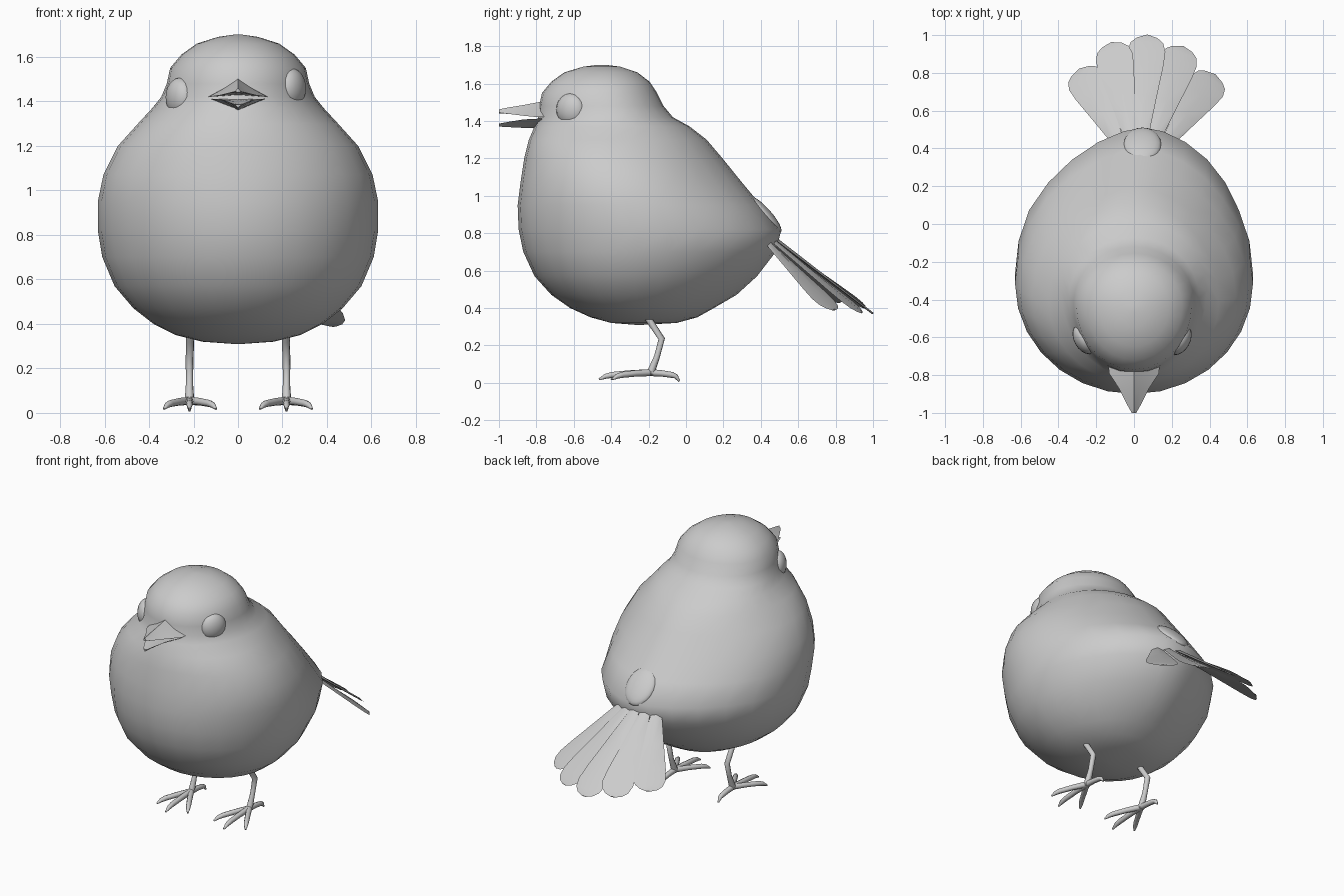
import bpy, bmesh, math
from mathutils import Vector, Matrix

if "Cube" in bpy.data.objects:
    bpy.data.objects.remove(bpy.data.objects["Cube"])


def finish(name, bm, angle=60):
    bmesh.ops.recalc_face_normals(bm, faces=bm.faces)
    me = bpy.data.meshes.new(name)
    bm.to_mesh(me)
    bm.free()
    ob = bpy.data.objects.new(name, me)
    bpy.context.collection.objects.link(ob)
    bpy.ops.object.select_all(action='DESELECT')
    ob.select_set(True)
    bpy.context.view_layer.objects.active = ob
    bpy.ops.object.shade_smooth_by_angle(angle=math.radians(angle))
    return ob


def loft(name, rings, angle=60):
    """Skin closed rings of equal length and cap both ends."""
    bm = bmesh.new()
    vs = [[bm.verts.new(p) for p in r] for r in rings]
    n = len(vs[0])
    for a, b in zip(vs, vs[1:]):
        for i in range(n):
            j = (i + 1) % n
            bm.faces.new((a[i], a[j], b[j], b[i]))
    bm.faces.new(vs[0])
    bm.faces.new(vs[-1])
    return finish(name, bm, angle)


def ellipsoid(name, loc, scale, rot):
    bm = bmesh.new()
    bmesh.ops.create_uvsphere(bm, u_segments=20, v_segments=12, radius=1)
    bm.transform(Matrix.Translation(loc) @ rot @ Matrix.Diagonal((*scale, 1)))
    return finish(name, bm)


def tube(name, pts, radii, n=8):
    """Round limb that follows a path."""
    pts = [Vector(p) for p in pts]
    rings = []
    for k, p in enumerate(pts):
        d = (pts[min(k + 1, len(pts) - 1)] - pts[max(k - 1, 0)]).normalized()
        u = d.cross(Vector((1, 0.2, 0))).normalized()
        v = d.cross(u)
        rings.append([p + radii[k] * (u * math.cos(t) + v * math.sin(t))
                      for t in [2 * math.pi * i / n for i in range(n)]])
    return loft(name, rings)


# Body and head: level slices (height, front y, back y, half width)
slices = [
    (.31, -.27, -.23, .02), (.32, -.40, -.05, .16), (.35, -.51, .06, .28),
    (.40, -.62, .15, .38), (.47, -.72, .27, .47), (.57, -.81, .38, .555),
    (.70, -.87, .48, .61), (.82, -.895, .51, .63), (.95, -.90, .40, .63),
    (1.07, -.885, .30, .605), (1.20, -.865, .195, .54), (1.30, -.84, .11, .45),
    (1.37, -.81, .02, .385), (1.42, -.79, -.07, .345), (1.48, -.785, -.12, .32),
    (1.55, -.77, -.155, .305), (1.61, -.72, -.195, .255), (1.66, -.65, -.26, .185),
    (1.69, -.55, -.35, .09), (1.70, -.47, -.43, .02)]
rings = []
for z, f, b, w in slices:
    head = z > 1.35
    yc = f + (b - f) * (.55 if head else .45)
    ring = []
    for i in range(28):
        t = 2 * math.pi * i / 28
        c, s = math.cos(t), math.sin(t)
        taper = 1.2 if s > 0 and .45 < z < 1.25 else 1.0
        x = w * math.copysign(abs(c) ** taper, c)
        y = yc + s * ((b - yc) if s > 0 else (yc - f))
        # rump leans slightly to the side, like the tail
        ring.append((x + .05 * min(1, max(0, (y - .1) / .4)), y, z))
    rings.append(ring)
loft("body", rings, 80)

# Eyes: flattened spheres facing out and forward, head slightly tilted
for name, loc in (("right_eye", (.242, -.615, 1.46)), ("left_eye", (-.262, -.61, 1.418))):
    a = math.atan2(-.49, math.copysign(.87, loc[0]))
    ellipsoid(name, loc, (.055, .085, .088), Matrix.Rotation(a, 4, 'Z'))


# Beak: sections (y, half width, corner z, top z, bottom z)
def beak(name, sections):
    loft(name, [[(-w, y, c), (-w * .4, y, c + (t - c) * .55), (0, y, t),
                 (w * .4, y, c + (t - c) * .55), (w, y, c), (0, y, b)]
                for y, w, c, t, b in sections], 50)


beak("upper_beak", [(-.70, .14, 1.42, 1.505, 1.43), (-.79, .132, 1.42, 1.50, 1.43),
                    (-.87, .08, 1.428, 1.485, 1.435), (-.95, .04, 1.438, 1.472, 1.438),
                    (-1.0, .012, 1.445, 1.462, 1.44)])
beak("lower_beak", [(-.70, .13, 1.41, 1.412, 1.355), (-.79, .12, 1.412, 1.408, 1.36),
                    (-.87, .075, 1.408, 1.398, 1.363), (-.95, .038, 1.395, 1.39, 1.367),
                    (-1.0, .012, 1.385, 1.386, 1.37)])

# Tail: fan of five domed feathers
tips = [(-.29, .82, .43), (-.12, .96, .40), (.07, 1.0, .37), (.26, .94, .375), (.43, .79, .39)]
profile = [(0, .022), (.2, .035), (.5, .066), (.75, .093), (.87, .1),
           (.94, .086), (.98, .055), (1, .015)]
for i, tip in enumerate(tips):
    base = Vector((.04 + (i - 2) * .042, .36, .86 - .012 * abs(i - 2)))
    axis = Vector(tip) - base
    normal = Vector(((i - 2) * .2, .6, .78))
    side = axis.cross(normal).normalized()
    up = side.cross(axis).normalized()
    rings = []
    for t, w in profile:
        p = base + axis * t
        h = up * .01 * (1 - .5 * t)
        rings.append([p - side * w - h * .5, p + h, p + side * w - h * .5, p - h])
    loft("tail_feather_%d" % (i + 1), rings, 50)

# Rump feathers covering the tail root
for name, loc, scale, yaw in (("rump_feather_mid", (.045, .42, .90), (.10, .13, .035), 0),
                              ("rump_feather_left", (-.10, .345, .895), (.065, .12, .03), .2),
                              ("rump_feather_right", (.19, .345, .885), (.065, .12, .03), -.2)):
    rot = Matrix.Rotation(yaw, 4, 'Z') @ Matrix.Rotation(math.radians(-48), 4, 'X')
    ellipsoid(name, loc, scale, rot)

# Legs and feet: three front toes and one back toe each
for label, s in (("left", -1), ("right", 1)):
    def P(x, y, z):
        return (s * (.218 + x), y, z)
    tube(label + "_leg", [P(-.005, -.24, .40), P(-.003, -.19, .325), P(0, -.13, .235),
                          P(0, -.155, .14), P(0, -.19, .05)],
         [.02, .018, .018, .016, .022])
    toes = {"middle": (0, -.465), "outer": (.115, -.395), "inner": (-.12, -.40), "back": (0, -.035)}
    for toe, (x, y) in toes.items():
        at = lambda t, z: P(x * t, -.19 + (y + .19) * t, z)
        end = .008 if toe == "back" else .018
        tube(label + "_toe_" + toe,
             [at(-.05, .055), at(.4, .05), at(.75, .042), at(.88, .034), at(1, end)],
             [.019, .017, .016, .013, .005])
